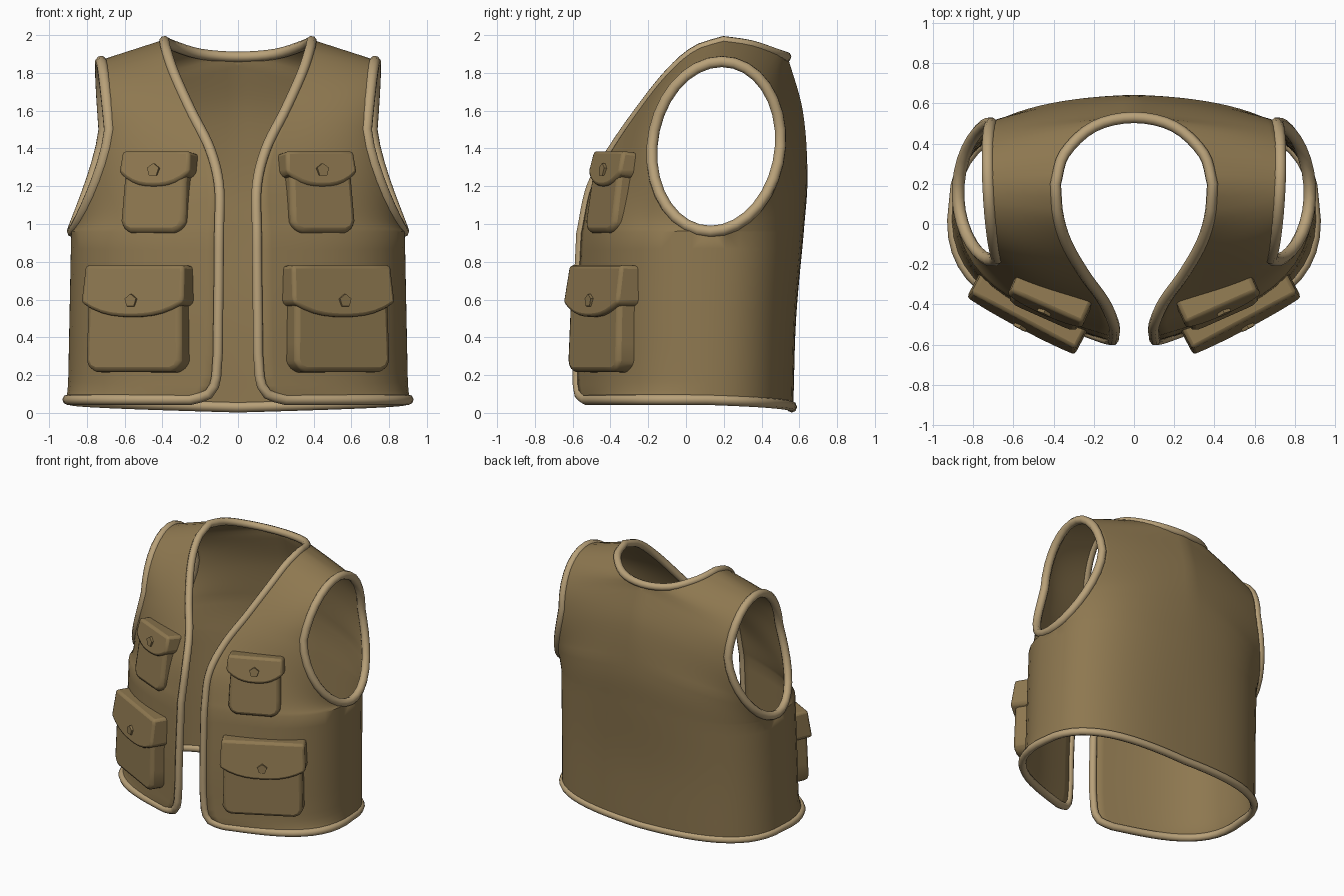
import bpy, bmesh, math
from mathutils import Vector as V
from mathutils.bvhtree import BVHTree

if "Cube" in bpy.data.objects:
    bpy.data.objects.remove(bpy.data.objects["Cube"])


def material(name, rgb):
    m = bpy.data.materials.new(name)
    m.diffuse_color = (*rgb, 1)
    m.use_nodes = True
    m.node_tree.nodes["Principled BSDF"].inputs["Base Color"].default_value = m.diffuse_color
    return m


CLOTH = material("khaki cloth", (0.27, 0.187, 0.08))
TRIM = material("light tan trim", (0.48, 0.355, 0.19))


def spline(keys, t):
    """Smooth interpolation through keys (t, x, y, z)."""
    n = len(keys)
    i = max(j for j in range(n - 1) if keys[j][0] <= t + 1e-9)
    p = [V(k[1:]) for k in keys]

    def slope(j):
        a, b = max(j - 1, 0), min(j + 1, n - 1)
        return (p[b] - p[a]) / (keys[b][0] - keys[a][0])
    h = keys[i + 1][0] - keys[i][0]
    s = (t - keys[i][0]) / h
    return (p[i] * (2*s**3 - 3*s**2 + 1) + slope(i) * h * (s**3 - 2*s**2 + s)
            + p[i+1] * (3*s**2 - 2*s**3) + slope(i+1) * h * (s**3 - s**2))


# Inner edges of the half panels; t runs -1 hem, 0 armpit, 1 shoulder
FRONT_LOW = [(-1, .25, -.53, .07), (-.94, .155, -.565, .10), (-.84, .115, -.575, .19),
             (-.5, .105, -.575, .5), (0, .10, -.555, .95)]
FRONT_TOP = [(0, .10, -.555, .95), (.2, .10, -.50, 1.2), (.4, .15, -.385, 1.4),
             (.6, .25, -.245, 1.6), (.8, .34, -.085, 1.8), (.92, .38, .055, 1.92), (1, .39, .2, 1.968)]
BACK_LOW = [(-1, 0, .56, .03), (-.5, 0, .575, .5), (0, 0, .615, .95)]
BACK_TOP = [(0, 0, .615, .95), (.25, 0, .635, 1.25), (.5, 0, .61, 1.6), (.7, 0, .53, 1.885)]
BACK_NECK = [(.6, -.2, .485, 1.90), (.7, 0, .53, 1.885), (.8, .2, .485, 1.90),
             (.9, .345, .35, 1.945), (1, .39, .2, 1.968)]


def inner(side, t):
    if side < 0:
        return spline(FRONT_LOW if t < 0 else FRONT_TOP, t)
    return spline(BACK_LOW if t < 0 else BACK_TOP if t < .7 - 1e-6 else BACK_NECK, t)


def outer(side, t):
    """Side seam below the armpit, half of the armhole loop above it."""
    if t < 0:
        return V((.875 - .018 * t, .13 + .02 * t, .96 + .89 * t))
    phi = math.pi * t
    z = 1.41 - .45 * math.cos(phi)
    x = .695 + .18 * max(0, (1.5 - z) / .54) ** 1.4 + .03 * max(0, (z - 1.5) / .36)
    y = .16 - .03 * math.cos(phi) + side * .34 * math.sin(phi)
    return V((x + side * .015 * math.sin(phi), y, z))


def bezier(a, p1, p2, b, u):
    w = 1 - u
    return a*w**3 + p1*3*u*w*w + p2*3*u*u*w + b*u**3


def bulge(side, t):
    """Handle offsets; above the armpit only the part of the body curve in front of the armhole counts."""
    d1, d2 = ((.09, -.12, 0), (.29, -.24, 0)) if side < 0 else ((.17, .155, 0), (.29, .235, 0))
    d1, d2 = V(d1), V(d2)
    if t <= 0:
        return d1, d2
    a, b = inner(side, 0), outer(side, 0)
    p1, p2 = a.lerp(b, 1/3) + d1, a.lerp(b, 2/3) + d2
    y, lo, hi = outer(side, min(t, .5)).y, 0, 1
    for _ in range(20):
        s = (lo + hi) / 2
        if (bezier(a, p1, p2, b, s).y - y) * side > 0:
            lo = s
        else:
            hi = s
    e = bezier(a, p1, p2, b, s)
    q1 = a.lerp(p1, s)
    q2 = q1.lerp(p1.lerp(p2, s), s)
    fade = 1 - t if side < 0 else (1 - max(0, t - .3) / .7) ** 1.5
    d1, d2 = (q1 - a.lerp(e, 1/3)) * fade, (q2 - a.lerp(e, 2/3)) * fade
    d1.z = d2.z = 0
    return d1, d2


def panel_row(side, t, us):
    """Points across the bulging half panel, u from inner to outer edge."""
    a, b = inner(side, t), outer(side, t)
    d1, d2 = bulge(side, t)
    return [bezier(a, a.lerp(b, 1/3) + d1, a.lerp(b, 2/3) + d2, b, u) for u in us]


def finish(bm, name, mat, thickness=0, bevel=0):
    me = bpy.data.meshes.new(name)
    bmesh.ops.recalc_face_normals(bm, faces=bm.faces)
    bm.to_mesh(me)
    bm.free()
    me.materials.append(mat)
    ob = bpy.data.objects.new(name, me)
    bpy.context.collection.objects.link(ob)
    bpy.context.view_layer.objects.active = ob
    bpy.ops.object.select_all(action='DESELECT')
    ob.select_set(True)
    bpy.ops.object.shade_smooth_by_angle(angle=math.radians(35))
    if bevel:
        m = ob.modifiers.new("bevel", 'BEVEL')
        m.width, m.segments, m.limit_method, m.angle_limit = bevel, 2, 'ANGLE', math.radians(40)
    m = ob.modifiers.new("mirror", 'MIRROR')
    m.use_clip = True
    if thickness:
        m = ob.modifiers.new("solidify", 'SOLIDIFY')
        m.thickness, m.offset = thickness, 0


# Vest body: front and back half panels sewn at side seam and shoulder
ROWS = [-1, -.97, -.94, -.89, -.84] + [-.7 + .1 * i for i in range(7)] + [i / 30 for i in range(31)]
COLS = [i / 14 for i in range(15)]
bm = bmesh.new()
for side in (-1, 1):
    g = [[bm.verts.new(p) for p in panel_row(side, t, COLS)] for t in ROWS]
    for r, s in zip(g, g[1:]):
        for j in range(len(COLS) - 1):
            bm.faces.new((r[j], r[j+1], s[j+1], s[j]))
bmesh.ops.remove_doubles(bm, verts=bm.verts, dist=1e-4)
SURFACE = BVHTree.FromBMesh(bm)
finish(bm, "vest_body", CLOTH, thickness=.016)


# Rounded edge binding swept along the panel edges
def binding(name, loops, radius):
    cu = bpy.data.curves.new(name, 'CURVE')
    cu.dimensions = '3D'
    cu.bevel_depth, cu.bevel_resolution = radius, 2
    cu.materials.append(TRIM)
    for pts in loops:
        pts = [p for i, p in enumerate(pts) if (p - pts[i-1]).length > 1e-4]
        sp = cu.splines.new('POLY')
        sp.points.add(len(pts) - 1)
        for q, p in zip(sp.points, pts):
            q.co = (*p, 1)
        sp.use_cyclic_u = True
        sp.use_smooth = True
    bpy.context.collection.objects.link(bpy.data.objects.new(name, cu))


def flip(pts):
    return [V((-p.x, p.y, p.z)) for p in reversed(pts)]


half = panel_row(1, -1, COLS) + panel_row(-1, -1, COLS[::-1])
half += [inner(-1, t) for t in ROWS] + [inner(1, 1 - .3 * i / 12) for i in range(13)]
binding("front_neck_and_hem_binding", [half + flip(half)], .028)
arm = [outer(-1, i / 16) for i in range(17)] + [outer(1, 1 - i / 16) for i in range(17)]
binding("armhole_binding", [arm, flip(arm)], .031)


# Pockets: a pouch, a curved flap and a five-sided button, open at the back and sewn to the cloth
def slab(name, frame, outline, front, tilt=0, bevel=.015, thick=None):
    c, u, n, up = frame
    top = max(w for a, w in outline)
    bm = bmesh.new()
    back_ring, front_ring = [], []
    for p, q in zip(outline, outline[1:] + outline[:1]):
        parts = 5 if math.dist(p, q) > .12 else 1
        for i in range(parts):
            a, w = [p[k] + (q[k] - p[k]) * i / parts for k in (0, 1)]
            base = c + u*a + up*w
            face = base + n * (front + tilt * (top - w))
            back = face - n * (thick or .05)
            hit = None if thick else SURFACE.ray_cast(base + n * .4, -n)[0]
            if hit:
                back = face - n * max(.03, (face - hit).dot(n) - .002)
            back_ring.append(bm.verts.new(back))
            front_ring.append(bm.verts.new(face))
    bm.faces.new(front_ring)
    k = len(front_ring)
    for i in range(k):
        j = (i + 1) % k
        bm.faces.new((back_ring[i], back_ring[j], front_ring[j], front_ring[i]))
    finish(bm, name, CLOTH, bevel=bevel)


def pocket(name, center, turn, lean, half_w, low, high, flap_mid, depth, tilt):
    a, l = math.radians(turn), math.radians(lean)
    u = V((math.cos(a), math.sin(a), 0))
    out = V((math.sin(a), -math.cos(a), 0))
    n = out * math.cos(l) + V((0, 0, math.sin(l)))
    up = V((0, 0, math.cos(l))) - out * math.sin(l)
    frame = (V(center), u, n, up)
    zc, r, hw = center[2], .06, half_w
    b, t, m = low - zc, high - zc, flap_mid - zc
    pouch = [(hw - .01, t - .04), (-hw + .01, t - .04), (-hw, b + r), (-hw + .3*r, b + .3*r), (-hw + r, b),
             (hw - r, b), (hw - .3*r, b + .3*r), (hw, b + r)]
    slab(name + "_pouch", frame, pouch, depth, bevel=.025)
    fw = hw + .02
    flap = [(fw - .01, t), (-fw + .01, t)]
    flap += [(fw * s / 5, m + .075 * abs(s / 5) ** 2.5) for s in range(-5, 6)]
    slab(name + "_flap", frame, flap, depth, tilt, bevel=.018)
    bz = m + .085
    d = depth + tilt * (t - bz)
    button = [(.036 * math.sin(i * math.tau / 5), bz + .036 * math.cos(i * math.tau / 5)) for i in range(5)]
    slab(name + "_button", frame, button, d + .014, bevel=0, thick=.03)


pocket("lower_pocket", (.52, -.425, .5), 28, 2, .285, .215, .78, .505, .075, .12)
pocket("upper_pocket", (.42, -.378, 1.17), 24, 8, .185, .945, 1.38, 1.19, .068, .1)
